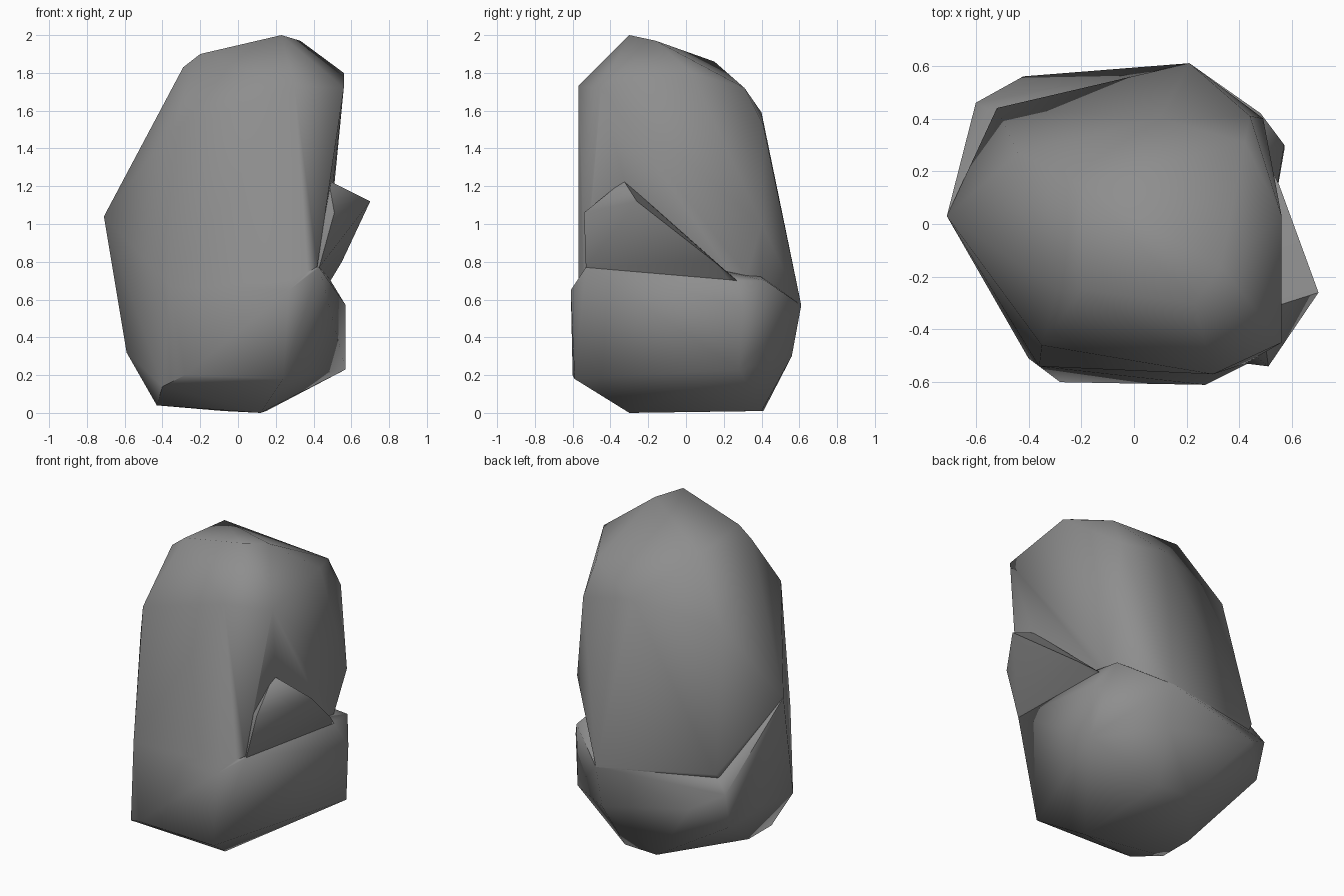
import bpy, bmesh, math

stone = bpy.data.materials.new("grey stone")
stone.diffuse_color = (0.27, 0.27, 0.27, 1)


def chunk(name, points):
    """Faceted stone lump: convex hull around a few corner points."""
    bm = bmesh.new()
    for p in points:
        bm.verts.new(p)
    bmesh.ops.convex_hull(bm, input=bm.verts[:])
    loose = [v for v in bm.verts if not v.link_faces]
    bmesh.ops.delete(bm, geom=loose, context='VERTS')
    bmesh.ops.recalc_face_normals(bm, faces=bm.faces[:])
    me = bpy.data.meshes.new(name)
    bm.to_mesh(me)
    bm.free()
    me.materials.append(stone)
    ob = bpy.data.objects.new(name, me)
    bpy.context.collection.objects.link(ob)
    return ob


# Corners the body and the foot have in common (left, back and base)
shared = [(-0.71, 0.03, 1.04), (-0.40, -0.51, 0.14), (0.12, -0.30, 0.00),
          (-0.43, -0.02, 0.04), (-0.59, 0.05, 0.32), (0.21, 0.61, 0.57)]

# Main tall body
boulder = chunk("boulder", shared + [
    (0.23, -0.30, 2.00), (0.33, -0.16, 1.97), (-0.20, -0.25, 1.90),
    (-0.20, 0.15, 1.86), (-0.29, -0.25, 1.83), (0.30, -0.57, 1.73),
    (0.56, -0.45, 1.72), (0.56, 0.03, 1.80), (0.42, 0.31, 1.72),
    (0.10, 0.40, 1.59), (0.44, 0.41, 1.52), (-0.35, -0.46, 1.50),
    (-0.44, 0.27, 1.50), (0.49, -0.45, 1.25), (0.49, 0.40, 1.00),
    (0.42, -0.53, 0.78), (0.44, 0.30, 0.65), (-0.52, 0.44, 0.65),
    (-0.36, -0.54, 0.67), (0.27, -0.57, 0.68),
])

# Wide foot
foot = chunk("foot", shared + [
    (-0.43, -0.25, 0.04), (0.15, 0.40, 0.01), (-0.08, 0.41, 0.01),
    (-0.28, -0.60, 0.20), (0.24, -0.59, 0.18), (0.27, -0.61, 0.65),
    (-0.36, -0.54, 0.67), (0.43, -0.53, 0.77), (0.57, 0.28, 0.23),
    (0.57, 0.30, 0.57), (0.48, 0.42, 0.70), (0.20, 0.56, 0.30),
    (-0.42, 0.56, 0.45), (-0.59, 0.40, 0.32), (-0.60, 0.46, 0.55),
    (0.46, 0.20, 0.75),
])

# Ledge jutting out on the right
ledge = chunk("ledge", [
    (0.70, -0.26, 1.12), (0.51, -0.54, 1.06), (0.43, -0.53, 0.77),
    (0.49, 0.27, 0.70), (0.48, -0.33, 1.23), (0.55, 0.15, 0.80),
    (0.20, -0.30, 1.00), (0.25, 0.20, 0.70), (0.25, -0.30, 0.55),
])

# Fuse the lumps into one stone
bpy.context.view_layer.objects.active = boulder
for part in (foot, ledge):
    mod = boulder.modifiers.new("fuse", 'BOOLEAN')
    mod.operation = 'UNION'
    mod.solver = 'EXACT'
    mod.object = part
    bpy.ops.object.modifier_apply(modifier=mod.name)
    bpy.data.objects.remove(part)

bpy.ops.object.select_all(action='DESELECT')
boulder.select_set(True)
bpy.ops.object.shade_smooth_by_angle(angle=math.radians(60))
